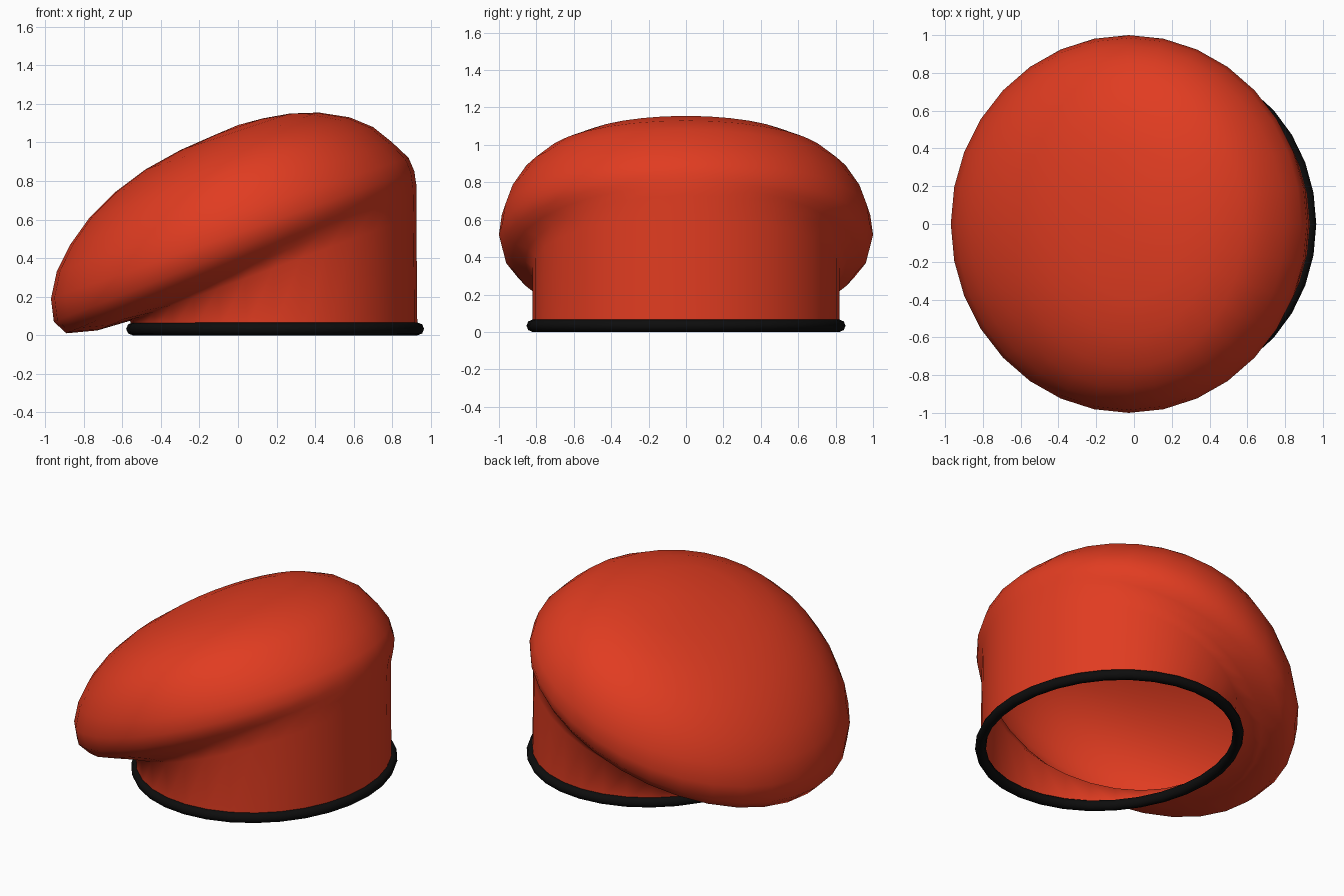
import bpy
import bmesh
from math import cos, sin, tau

SEGMENTS = 32

cube = bpy.data.objects.get("Cube")
if cube:
    bpy.data.objects.remove(cube, do_unlink=True)


def make_material(name, color, roughness):
    mat = bpy.data.materials.new(name)
    mat.use_nodes = True
    mat.diffuse_color = color
    shader = mat.node_tree.nodes["Principled BSDF"]
    shader.inputs["Base Color"].default_value = color
    shader.inputs["Roughness"].default_value = roughness
    return mat


def tilted_ellipse(low, high, half_width):
    """Points of an ellipse spanning two (x, z) ends, with its own width in y."""
    cx, cz = (low[0] + high[0]) / 2, (low[1] + high[1]) / 2
    rx, rz = (high[0] - low[0]) / 2, (high[1] - low[1]) / 2
    angles = [tau * i / SEGMENTS for i in range(SEGMENTS)]
    return [(cx + rx * cos(a), half_width * sin(a), cz + rz * cos(a)) for a in angles]


def loft(name, sections, apex, mat):
    bm = bmesh.new()
    rings = [[bm.verts.new(p) for p in tilted_ellipse(*s)] for s in sections]
    tip = bm.verts.new(apex)
    for i in range(SEGMENTS):
        j = (i + 1) % SEGMENTS
        for lower, upper in zip(rings, rings[1:]):
            bm.faces.new((lower[i], lower[j], upper[j], upper[i]))
        bm.faces.new((rings[-1][i], rings[-1][j], tip))
    for face in bm.faces:
        face.smooth = True
    mesh = bpy.data.meshes.new(name)
    bm.to_mesh(mesh)
    bm.free()
    mesh.materials.append(mat)
    obj = bpy.data.objects.new(name, mesh)
    bpy.context.collection.objects.link(obj)
    return obj


felt = make_material("red_felt", (0.75, 0.045, 0.015, 1), 0.8)
trim = make_material("black_trim", (0.004, 0.004, 0.004, 1), 0.6)

# Upright wall, overhanging underside, then rounded slanting crown
cap_sections = [
    ((-0.55, 0.04), (0.93, 0.04), 0.82),
    ((-0.56, 0.075), (0.925, 0.62), 0.82),
    ((-0.73, 0.025), (0.925, 0.73), 0.86),
    ((-0.89, 0.01), (0.925, 0.78), 0.93),
    ((-0.955, 0.07), (0.92, 0.81), 0.98),
    ((-0.97, 0.19), (0.915, 0.85), 1.0),
    ((-0.94, 0.33), (0.885, 0.92), 0.985),
    ((-0.87, 0.47), (0.80, 1.0), 0.945),
    ((-0.77, 0.61), (0.70, 1.08), 0.87),
    ((-0.64, 0.74), (0.58, 1.13), 0.76),
    ((-0.48, 0.86), (0.42, 1.155), 0.6),
    ((-0.30, 0.96), (0.27, 1.15), 0.4),
    ((-0.13, 1.035), (0.13, 1.125), 0.19),
]
loft("cap", cap_sections, (0, 0, 1.09), felt)

# Round piping along the opening
curve = bpy.data.curves.new("band", "CURVE")
curve.dimensions = "3D"
curve.bevel_depth = 0.033
curve.bevel_resolution = 2
spline = curve.splines.new("POLY")
spline.points.add(SEGMENTS - 1)
for point, co in zip(spline.points, tilted_ellipse((-0.547, 0.033), (0.932, 0.033), 0.82)):
    point.co = (*co, 1)
spline.use_cyclic_u = True
spline.use_smooth = True
curve.materials.append(trim)
band = bpy.data.objects.new("band", curve)
bpy.context.collection.objects.link(band)
